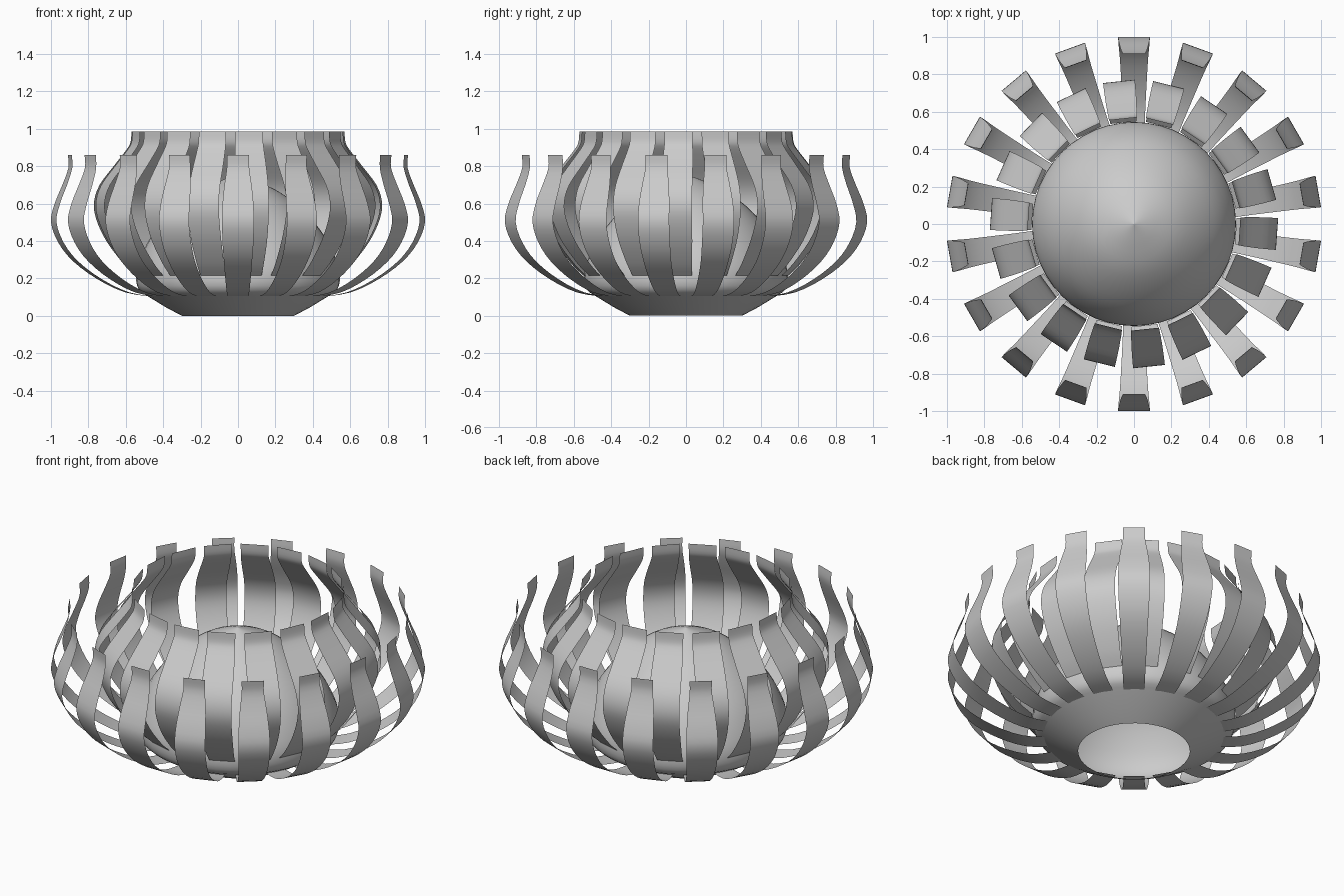
import bpy
import math
from mathutils import Vector

cube = bpy.data.objects.get("Cube")
if cube:
    bpy.data.objects.remove(cube, do_unlink=True)

GREY = (0.6, 0.6, 0.6, 1.0)
mat = bpy.data.materials.new("plain grey")
mat.use_nodes = True
mat.diffuse_color = GREY
mat.node_tree.nodes["Principled BSDF"].inputs["Base Color"].default_value = GREY


def make_object(name, verts, faces):
    mesh = bpy.data.meshes.new(name)
    mesh.from_pydata(verts, [], faces)
    mesh.materials.append(mat)
    obj = bpy.data.objects.new(name, mesh)
    bpy.context.collection.objects.link(obj)
    bpy.ops.object.select_all(action="DESELECT")
    obj.select_set(True)
    bpy.context.view_layer.objects.active = obj
    bpy.ops.object.shade_smooth_by_angle(angle=math.radians(40))
    return obj


def smooth_profile(points, steps=3):
    """Catmull-Rom curve through the given points."""
    pts = [Vector(p) for p in points]
    pts = [2 * pts[0] - pts[1]] + pts + [2 * pts[-1] - pts[-2]]
    out = []
    for a, b, c, d in zip(pts, pts[1:], pts[2:], pts[3:]):
        for i in range(steps):
            t = i / steps
            out.append(0.5 * (2 * b + (c - a) * t + (2 * a - 5 * b + 4 * c - d) * t ** 2
                              + (3 * b - a - 3 * c + d) * t ** 3))
    return out + [pts[-2]]


def lathe(name, profile, segments=48):
    """Spin an open (radius, height) profile, bottom first, around z."""
    verts, faces = [], []
    for r, z in profile:
        for s in range(segments):
            a = math.tau * s / segments
            verts.append((r * math.cos(a), r * math.sin(a), z))
    for k in range(len(profile) - 1):
        for s in range(segments):
            n = (s + 1) % segments
            faces.append((k * segments + s, k * segments + n,
                          (k + 1) * segments + n, (k + 1) * segments + s))
    return make_object(name, verts, faces)


def slat_ring(name, profile, count, start):
    """Ring of thin bent slats from (radius, height, width) points, bottom first."""
    rows = smooth_profile(profile)
    for i in range(count):
        a = math.radians(start) + math.tau * i / count
        out = Vector((math.cos(a), math.sin(a), 0))
        side = Vector((-math.sin(a), math.cos(a), 0))
        verts, faces = [], []
        for r, z, w in rows:
            centre = out * r + Vector((0, 0, z))
            verts += [centre - side * w / 2, centre + side * w / 2]
        for k in range(len(rows) - 1):
            faces.append((2 * k, 2 * k + 1, 2 * k + 3, 2 * k + 2))
        make_object(f"{name}_{i + 1}", verts, faces)


# Open flared foot
lathe("base_foot", [(0.30, 0), (0.385, 0.045), (0.475, 0.10)])

# Softly pointed hollow dome
lathe("inner_dome", smooth_profile([
    (0.475, 0.10), (0.53, 0.14), (0.545, 0.21), (0.525, 0.30), (0.46, 0.43),
    (0.36, 0.55), (0.24, 0.65), (0.11, 0.715), (0.001, 0.755)]))

# Tall inner slats with an upright lip
slat_ring("inner_slat", [
    (0.545, 0.215, 0.14), (0.61, 0.28, 0.15), (0.70, 0.40, 0.165),
    (0.755, 0.52, 0.17), (0.765, 0.61, 0.17), (0.735, 0.70, 0.17),
    (0.66, 0.80, 0.165), (0.59, 0.89, 0.155), (0.57, 0.93, 0.15),
    (0.565, 0.985, 0.15)], 18, -4)

# Wide outer slats rising from the foot rim
slat_ring("outer_slat", [
    (0.44, 0.10, 0.11), (0.60, 0.125, 0.12), (0.75, 0.195, 0.135),
    (0.88, 0.29, 0.15), (0.96, 0.39, 0.165), (1.0, 0.50, 0.17),
    (0.98, 0.60, 0.165), (0.94, 0.70, 0.145), (0.91, 0.79, 0.12),
    (0.912, 0.86, 0.12)], 18, 10)
